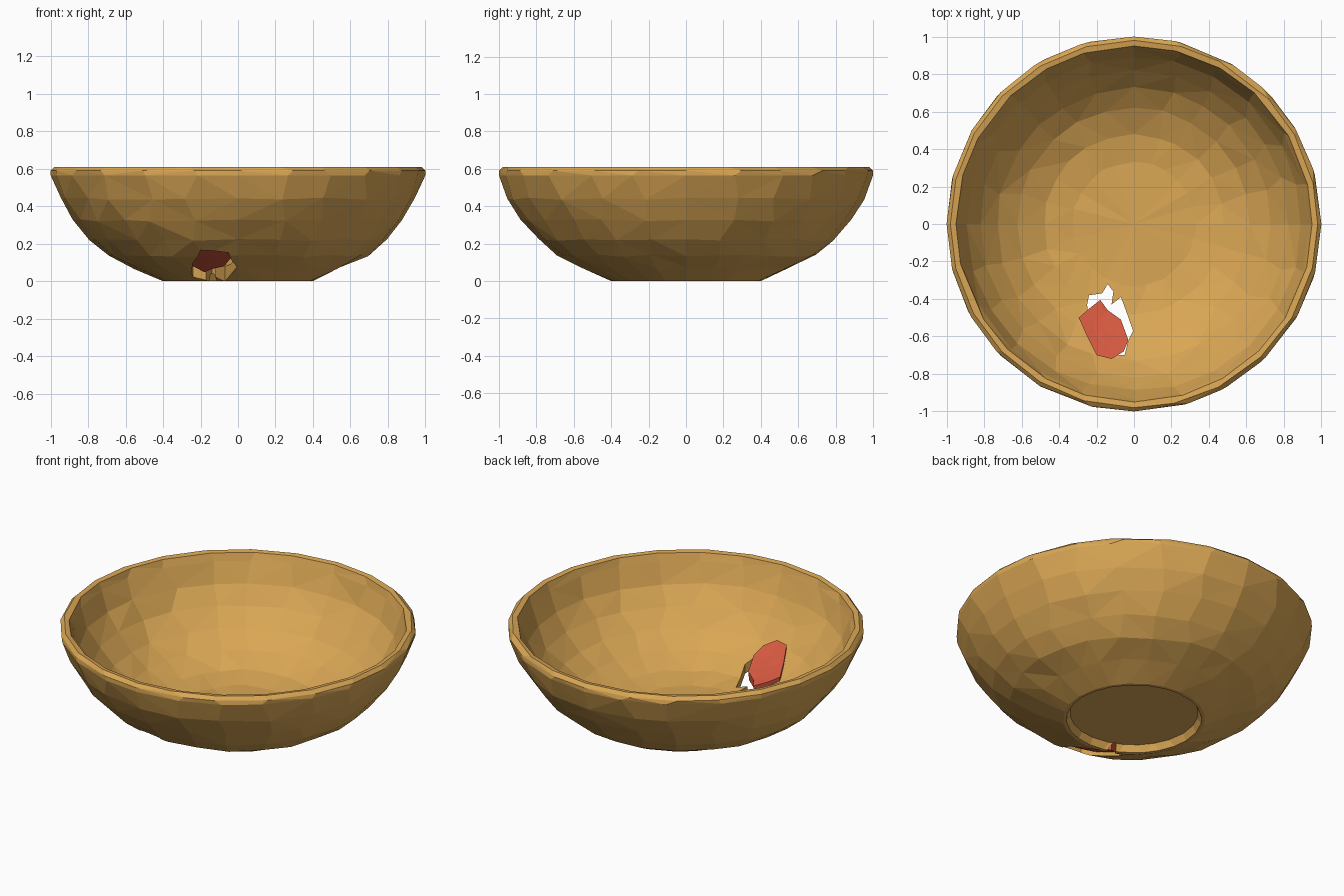
import bpy, bmesh, math, random

if "Cube" in bpy.data.objects:
    bpy.data.objects.remove(bpy.data.objects["Cube"])

random.seed(4)
SEGMENTS = 24


def material(name, rgb):
    m = bpy.data.materials.new(name)
    m.diffuse_color = (*rgb, 1.0)
    m.use_nodes = True
    m.node_tree.nodes["Principled BSDF"].inputs["Base Color"].default_value = m.diffuse_color
    return m


CLAY = material("tan clay", (0.70, 0.385, 0.09))
RED = material("red shard", (0.68, 0.102, 0.052))

# Radius, height pairs of the outer and inner wall
OUTER = [(0.40, 0.0), (0.55, 0.07), (0.69, 0.135), (0.79, 0.22),
         (0.88, 0.325), (0.95, 0.44), (1.0, 0.565)]
INNER = [(0.95, 0.605), (0.935, 0.56), (0.89, 0.44), (0.82, 0.335),
         (0.73, 0.235), (0.62, 0.155), (0.48, 0.093), (0.33, 0.068)]
RIM = [(1.0, 0.59), (0.98, 0.61)]
FOOT = [(0.36, 0.04), (0.38, 0.0)]


def height(profile, r):
    pts = sorted(profile)
    if r <= pts[0][0]:
        return pts[0][1]
    for (r0, z0), (r1, z1) in zip(pts, pts[1:]):
        if r <= r1:
            return z0 + (z1 - z0) * (r - r0) / (r1 - r0)
    return pts[-1][1]


def finish(bm, name, mat):
    bmesh.ops.triangulate(bm, faces=bm.faces[:])
    bmesh.ops.recalc_face_normals(bm, faces=bm.faces[:])
    me = bpy.data.meshes.new(name)
    bm.to_mesh(me)
    bm.free()
    me.materials.append(mat)
    ob = bpy.data.objects.new(name, me)
    bpy.context.collection.objects.link(ob)
    return ob


def bowl():
    # Lathe with slightly uneven facets
    bm = bmesh.new()
    rings = []
    for r, z in FOOT + OUTER + RIM + INNER:
        ring = []
        wobble = 0.006 if 0.05 < z < 0.56 else 0.0
        for i in range(SEGMENTS):
            on_axis = i % (SEGMENTS // 4) == 0
            a = math.tau * i / SEGMENTS
            if not on_axis:
                a += random.uniform(-0.045, 0.045)
            rr = r + random.uniform(-wobble, wobble)
            zz = z + random.uniform(-wobble, wobble)
            ring.append(bm.verts.new((rr * math.cos(a), rr * math.sin(a), zz)))
        rings.append(ring)
    for lo, hi in zip(rings, rings[1:]):
        for i in range(SEGMENTS):
            j = (i + 1) % SEGMENTS
            bm.faces.new((lo[i], lo[j], hi[j], hi[i]))
    # Recessed underside and inside floor
    for ring, z in ((rings[0], 0.04), (rings[-1], 0.068)):
        c = bm.verts.new((0, 0, z))
        for i in range(SEGMENTS):
            bm.faces.new((ring[i], ring[(i + 1) % SEGMENTS], c))
    return finish(bm, "bowl", CLAY)


def slab(name, outline, mat, bottom, top, spread=1.0):
    # Solid between two height rules, fanned from its middle
    bm = bmesh.new()
    cx = sum(p[0] for p in outline) / len(outline)
    cy = sum(p[1] for p in outline) / len(outline)
    layers = []
    for rule, s in ((bottom, spread), (top, 1.0)):
        loops = []
        for k in (1.0, 0.5):
            pts = [(cx + (x - cx) * k * s, cy + (y - cy) * k * s) for x, y in outline]
            loops.append([bm.verts.new((x, y, rule(math.hypot(x, y)))) for x, y in pts])
        mid = bm.verts.new((cx, cy, rule(math.hypot(cx, cy))))
        layers.append((loops, mid))
    n = len(outline)
    for i in range(n):
        j = (i + 1) % n
        for (edge, half), mid in layers:
            bm.faces.new((edge[i], edge[j], half[j], half[i]))
            bm.faces.new((half[i], half[j], mid))
        lo, hi = layers[0][0][0], layers[1][0][0]
        bm.faces.new((lo[i], lo[j], hi[j], hi[i]))
    return finish(bm, name, mat)


# Bowl with a jagged hole at the lower front
body = bowl()
HOLE = [(-0.25, -0.43), (-0.24, -0.38), (-0.17, -0.37), (-0.14, -0.32),
        (-0.11, -0.36), (-0.12, -0.43), (-0.07, -0.39), (-0.04, -0.47),
        (-0.005, -0.57), (-0.03, -0.62), (-0.05, -0.70), (-0.20, -0.70),
        (-0.24, -0.56)]
cutter = slab("hole_cutter", HOLE, CLAY, lambda r: -0.1, lambda r: 0.4)
cutter.hide_render = True
mod = body.modifiers.new("hole", "BOOLEAN")
mod.operation = "DIFFERENCE"
mod.solver = "EXACT"
mod.object = cutter
bpy.context.view_layer.objects.active = body
body.select_set(True)
bpy.ops.object.modifier_apply(modifier="hole")
bpy.data.objects.remove(cutter)

# Broken red piece pushed slightly inwards
SHARD = [(-0.295, -0.50), (-0.25, -0.46), (-0.18, -0.405), (-0.14, -0.46),
         (-0.07, -0.51), (-0.03, -0.62), (-0.055, -0.68), (-0.12, -0.72),
         (-0.20, -0.70), (-0.25, -0.60)]
slab("broken_shard", SHARD, RED,
     lambda r: height(OUTER, r) + 0.025,
     lambda r: height(INNER, r) + 0.025, 0.96)
